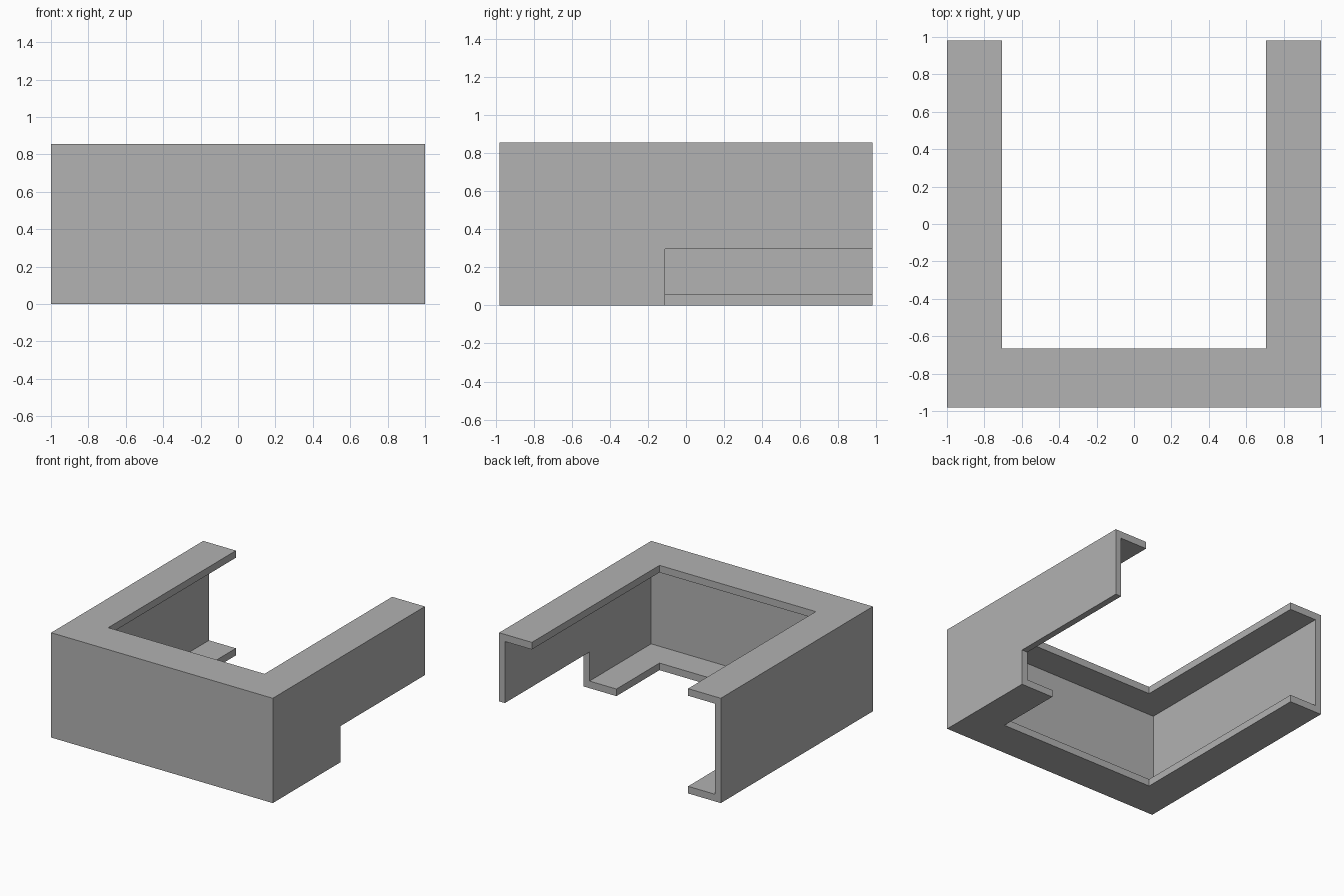
import bpy

cube = bpy.data.objects.get("Cube")
if cube:
    bpy.data.objects.remove(cube, do_unlink=True)

# Overall size and section of the channel-shaped frame
HALF_X, HALF_Y, HEIGHT = 1.0, 0.98, 0.855
SIDE_WALL, FRONT_WALL, FLANGE = 0.052, 0.075, 0.058
OPEN_X, OPEN_Y = 0.705, -0.665
NOTCH_Y, NOTCH_Z = -0.11, 0.295
OVER = 0.2  # overshoot of the cutters past open faces


def box(name, low, high):
    bpy.ops.mesh.primitive_cube_add(size=1)
    ob = bpy.context.object
    ob.name = name
    for v in ob.data.vertices:
        v.co = [h if c > 0 else l for c, l, h in zip(v.co, low, high)]
    return ob


# One flat grey for the whole part
grey = bpy.data.materials.new("plain_grey")
grey.use_nodes = True
colour = (0.445, 0.445, 0.445, 1)
grey.diffuse_color = colour
grey.node_tree.nodes["Principled BSDF"].inputs["Base Color"].default_value = colour

frame = box("channel_frame", (-HALF_X, -HALF_Y, 0), (HALF_X, HALF_Y, HEIGHT))
frame.data.materials.append(grey)

back = HALF_Y + OVER
inner_x = HALF_X - SIDE_WALL
cutters = [
    # hollow between the walls and flanges, open at the back
    box("cavity_cutter", (-inner_x, FRONT_WALL - HALF_Y, FLANGE),
        (inner_x, back, HEIGHT - FLANGE)),
    # opening through the top and bottom flanges
    box("opening_cutter", (-OPEN_X, OPEN_Y, -OVER),
        (OPEN_X, back + OVER, HEIGHT + OVER)),
    # notch in the lower rear of the left side
    box("notch_cutter", (OPEN_X - OVER, NOTCH_Y, -OVER),
        (HALF_X + OVER, back + OVER, NOTCH_Z)),
]

# Cut and apply, then discard the cutters
bpy.context.view_layer.objects.active = frame
for cutter in cutters:
    cutter.hide_render = True
    mod = frame.modifiers.new(cutter.name, "BOOLEAN")
    mod.operation, mod.solver, mod.object = "DIFFERENCE", "EXACT", cutter
    bpy.ops.object.modifier_apply(modifier=mod.name)
    bpy.data.objects.remove(cutter, do_unlink=True)

for face in frame.data.polygons:
    face.material_index = 0
